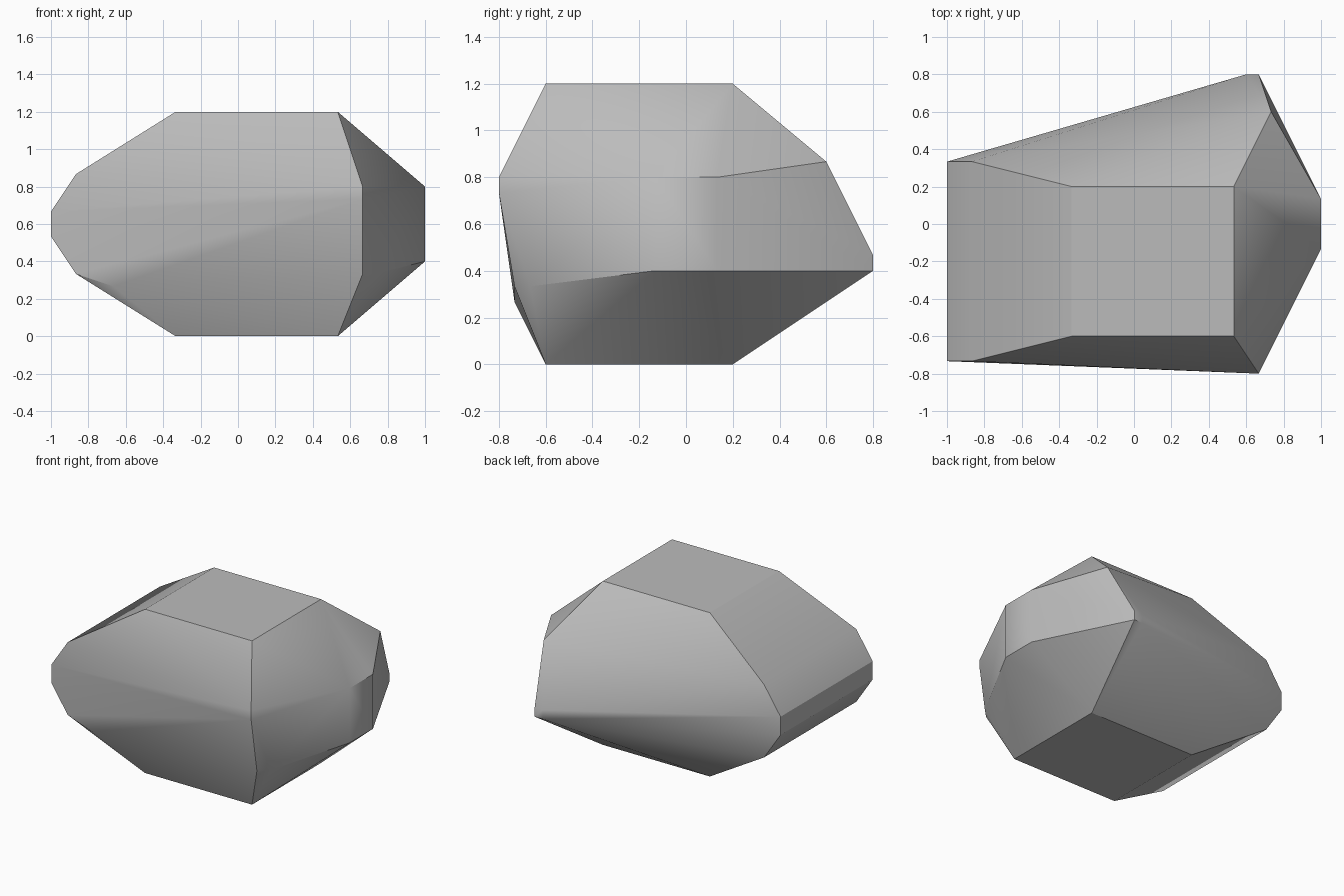
import bpy
import bmesh
import math
from itertools import product

if "Cube" in bpy.data.objects:
    bpy.data.objects.remove(bpy.data.objects["Cube"], do_unlink=True)

UNIT = 1 / 15  # carving grid


def make_material(name, grey):
    material = bpy.data.materials.new(name)
    material.use_nodes = True
    colour = (grey, grey, grey, 1)
    material.diffuse_color = colour
    material.node_tree.nodes["Principled BSDF"].inputs["Base Color"].default_value = colour
    return material


# Facet groups of the boulder: x, y and z positions of their corners
facets = {
    "top_and_base": ((-5, 8), (-9, 3), (0, 18)),
    "right_tip": ((-15,), (-11, 5), (8, 10)),
    "right_shoulder": ((-13,), (-11, 5), (5, 13)),
    "left_tip": ((15,), (-2, 2), (6, 12)),
    "back_ridge": ((9, 10), (12,), (6, 7)),
    "back_shoulder": ((11,), (9,), (13,)),
    "front_ridge": ((10,), (-12,), (11, 12)),
    "front_chin": ((10,), (-11,), (5,)),
    "front_left_chin": ((11,), (-10,), (5,)),
    "front_right_chin": ((-10,), (-11,), (4,)),
}

# Wrap the corners in a solid stone skin
bm = bmesh.new()
for ranges in facets.values():
    for corner in product(*ranges):
        bm.verts.new([value * UNIT for value in corner])
hull = bmesh.ops.convex_hull(bm, input=bm.verts)
unused = {v for v in hull["geom_interior"] + hull["geom_unused"]
          if isinstance(v, bmesh.types.BMVert)}
bmesh.ops.delete(bm, geom=list(unused), context="VERTS")

# Merge flat areas into single faces
bmesh.ops.dissolve_limit(bm, angle_limit=math.radians(0.5),
                         verts=bm.verts, edges=bm.edges)
bmesh.ops.recalc_face_normals(bm, faces=bm.faces)

mesh = bpy.data.meshes.new("boulder")
bm.to_mesh(mesh)
bm.free()
mesh.materials.append(make_material("stone grey", 0.5))
boulder = bpy.data.objects.new("boulder", mesh)
bpy.context.collection.objects.link(boulder)

# Soft shading over shallow facets, crisp main edges
bpy.ops.object.select_all(action="DESELECT")
boulder.select_set(True)
bpy.context.view_layer.objects.active = boulder
bpy.ops.object.shade_smooth_by_angle(angle=math.radians(30))
